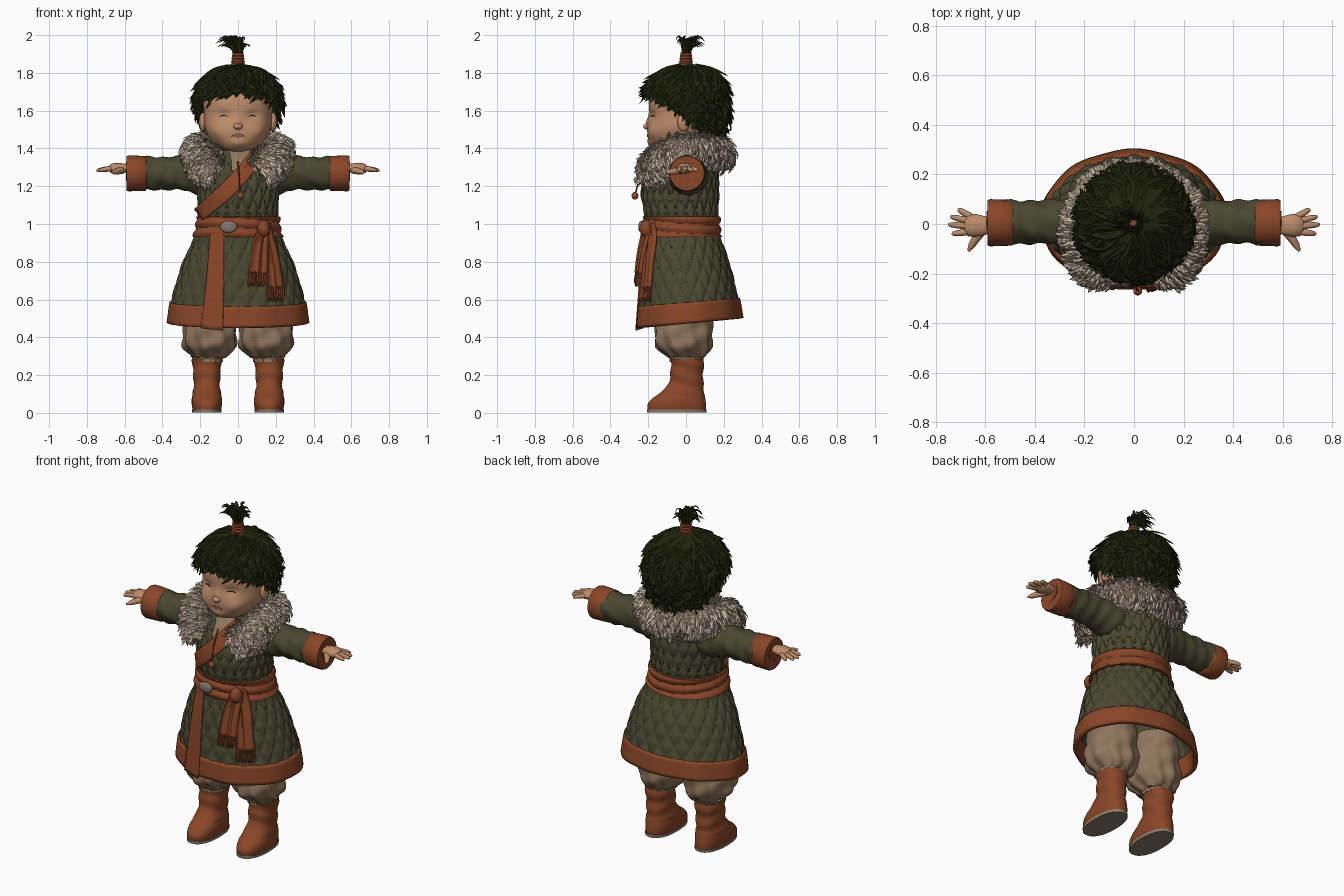
import bpy, bmesh, math, random
from math import sin, cos, pi, exp
from mathutils import Vector as V, Matrix

random.seed(4)
rnd = random.uniform
if "Cube" in bpy.data.objects:
    bpy.data.objects.remove(bpy.data.objects["Cube"])

def material(name, code):
    srgb = [int(code[i:i + 2], 16) / 255 for i in (0, 2, 4)]
    col = [((c + .055) / 1.055) ** 2.4 for c in srgb] + [1]
    m = bpy.data.materials.new(name)
    m.use_nodes = True
    m.diffuse_color = col
    bsdf = m.node_tree.nodes["Principled BSDF"]
    bsdf.inputs["Base Color"].default_value = col
    bsdf.inputs["Roughness"].default_value = .9
    return m

COAT_M, TRIM = material("moss_cloth", "4a4831"), material("rust_trim", "8a4628")
SKIN, LIP = material("skin", "bd8c6a"), material("lip", "9c6a50")
FUR, FUR_D = material("pale_fur", "c8b4a0"), material("fur_shadow", "85715f")
LINEN, HAIR_M = material("linen", "90765c"), material("dark_hair", "20240c")
SOLE, METAL = material("sole", "8c7c6b"), material("buckle_metal", "857a6b")

def finish(name, bm, mats, smooth=True, solid=0):
    bmesh.ops.recalc_face_normals(bm, faces=bm.faces)
    me = bpy.data.meshes.new(name)
    bm.to_mesh(me)
    bm.free()
    for m in mats if isinstance(mats, list) else [mats]:
        me.materials.append(m)
    if smooth:
        me.shade_smooth()
        me.set_sharp_from_angle(angle=math.radians(50))
    ob = bpy.data.objects.new(name, me)
    bpy.context.collection.objects.link(ob)
    if solid:
        ob.modifiers.new("thickness", "SOLIDIFY").thickness = solid
    return ob

def sample(tab, z):
    """Smooth interpolation of a table keyed by its first column."""
    i = max(0, min(len(tab) - 2, sum(r[0] <= z for r in tab) - 1))
    a, b, p, q = tab[i], tab[i + 1], tab[max(i - 1, 0)], tab[min(i + 2, len(tab) - 1)]
    h = b[0] - a[0]
    t = max(0, min(1, (z - a[0]) / h))
    out = []
    for k in range(1, len(a)):
        m0, m1 = (b[k] - p[k]) / (b[0] - p[0]) * h, (q[k] - a[k]) / (q[0] - a[0]) * h
        d = b[k] - a[k]
        out.append(a[k] + t * m0 + t * t * (3 * d - 2 * m0 - m1) + t ** 3 * (m0 + m1 - 2 * d))
    return out

def skin_rings(bm, rings, caps=True):
    vs = [[bm.verts.new(p) for p in r] for r in rings]
    n = len(vs[0])
    for a, b in zip(vs, vs[1:]):
        for i in range(n):
            bm.faces.new((a[i], a[(i + 1) % n], b[(i + 1) % n], b[i]))
    if caps:
        bm.faces.new(vs[0])
        bm.faces.new(vs[-1])

def section(tab, z, t, off=0, p=2):
    rx, yf, yb = sample(tab, z)
    e = lambda c: math.copysign(abs(c) ** (2 / p), c)
    return V(((rx + off) * e(cos(t)), (yf + yb) / 2 + ((yb - yf) / 2 + off) * e(sin(t)), z))

def sag(v):
    """Coat hem hangs lower in front than behind."""
    return V((v.x, v.y, v.z + .09 * v.y * max(0, min(1, (.95 - v.z) / .4))))

def loft(name, tab, mat, cx=0, n=40, m=24, p=2, bump=lambda t, z: 0, lo=None, hi=None,
         caps=True, solid=0, warp=lambda v: v):
    lo, hi = lo or tab[0][0], hi or tab[-1][0]
    bm = bmesh.new()
    rings = []
    for j in range(m + 1):
        z = lo + (hi - lo) * j / m
        rings.append([warp(section(tab, z, t, bump(t, z), p)) + V((cx, 0, 0))
                      for t in (2 * pi * i / n for i in range(n))])
    skin_rings(bm, rings, caps)
    return finish(name, bm, mat, True, solid)

def tube_into(bm, pts, radii, n=10, squash=1, bump=lambda t, u: 0):
    pts = [V(p) for p in pts]
    rings = []
    for i, p in enumerate(pts):
        T = (pts[min(i + 1, len(pts) - 1)] - pts[max(i - 1, 0)]).normalized()
        A = T.cross(V((0, 0, 1)) if abs(T.z) < .9 else V((0, 1, 0))).normalized()
        B = A.cross(T)
        rings.append([p + (A * cos(t) + B * sin(t) * squash) * (radii[i] + bump(t, i))
                      for t in (2 * pi * k / n for k in range(n))])
    skin_rings(bm, rings)

def tube(name, pts, radii, mat, **kw):
    bm = bmesh.new()
    tube_into(bm, pts, radii, **kw)
    return finish(name, bm, mat)

def blob(name, loc, size, mat):
    bm = bmesh.new()
    bmesh.ops.create_uvsphere(bm, u_segments=20, v_segments=12, radius=1,
                              matrix=Matrix.Translation(loc) @ Matrix.Diagonal((*size, 1)))
    return finish(name, bm, mat)

def ribbon(name, tab, path, mat, off, thick=.008, p=2, warp=lambda v: v, folds=0):
    """Strip through (x, z, half width) points, laid on the front of a lofted body."""
    keyed = [(i, *r) for i, r in enumerate(path)]
    bm, rows, n = bmesh.new(), [], 24
    for j in range(n + 1):
        k = (len(path) - 1) * j / n
        x, z, w = sample(keyed, k)
        a, b = sample(keyed, max(k - .05, 0)), sample(keyed, min(k + .05, len(path) - 1))
        d = V((b[0] - a[0], b[1] - a[1])).normalized()
        row = []
        for i in range(9):
            s = (i / 4 - 1) * w
            px, pz = x - d.y * s, z + d.x * s
            rx, yf, yb = sample(tab, pz)
            c = (1 - min(.98, abs(px) / (rx + off)) ** p) ** (1 / p)
            y = (yf + yb) / 2 - ((yb - yf) / 2 + off) * c + folds * cos(i * 2.4)
            row.append(bm.verts.new(warp(V((px, y, pz)))))
        rows.append(row)
    for a, b in zip(rows, rows[1:]):
        for i in range(8):
            bm.faces.new((a[i], a[i + 1], b[i + 1], b[i]))
    return finish(name, bm, mat, True, thick)

def lock(bm, pts, N, w, thick, mi=0):
    """Tapered three-sided strand of hair or fur."""
    prev = None
    for i, p in enumerate(pts[:-1]):
        S = (pts[i + 1] - p).cross(N).normalized()
        k = min(1, .55 + i * .3) * (1 - (i / len(pts)) ** 2)
        ring = [bm.verts.new(q) for q in (p + S * w * k, p + N * thick * k, p - S * w * k)]
        if prev:
            for a in range(3):
                bm.faces.new((prev[a], prev[(a + 1) % 3], ring[(a + 1) % 3], ring[a])).material_index = mi
        prev = ring
    tip = bm.verts.new(pts[-1])
    for a in range(3):
        bm.faces.new((prev[a], prev[(a + 1) % 3], tip)).material_index = mi

# Quilted coat: (height, half width, front, back)
COAT = [(.47, .36, -.25, .285), (.6, .34, -.24, .262), (.8, .28, -.225, .215), (.95, .212, -.21, .165),
        (1.04, .2, -.21, .16), (1.15, .205, -.22, .162), (1.25, .212, -.2, .162), (1.35, .19, -.15, .14),
        (1.41, .1, -.09, .09)]
quilt = lambda t, z: .015 * min(abs(sin(11 * t + 22 * z)), abs(sin(11 * t - 22 * z))) ** .6
loft("quilted_coat", COAT, COAT_M, n=220, m=84, lo=.572, bump=quilt, caps=False, warp=sag)
loft("coat_hem", COAT, TRIM, n=72, m=6, lo=.475, hi=.585, caps=False, solid=.025, warp=sag,
     bump=lambda t, z: .018 + .003 * sin(9 * t))
ribbon("front_panel_edge", COAT, [(-.112, .96, .036), (-.12, .75, .045), (-.138, .465, .058)],
       TRIM, .024, warp=sag)
ribbon("chest_lapel", COAT, [(.1, 1.36, .04), (.01, 1.25, .042), (-.09, 1.15, .042), (-.21, 1.05, .036)], TRIM, .022)
ribbon("shirt_front", COAT, [(.01, 1.4, .06), (.01, 1.35, .05), (-.02, 1.28, .015)], LINEN, .02)

# Sash with folds, buckle, knot and fringed tails
loft("waist_sash", COAT, TRIM, n=72, m=24, lo=.93, hi=1.04,
     bump=lambda t, z: .014 + .012 * abs(sin(z * 62 + 1.2 * sin(t + .6))))
blob("buckle", (-.05, -.238, .985), (.045, .014, .032), METAL)
blob("sash_knot", (.135, -.21, .975), (.034, .036, .045), TRIM)
TAILS = {"inner": [(.14, 1, .028), (.118, .87, .045), (.108, .74, .052)],
         "outer": [(.14, 1, .03), (.178, .84, .038), (.2, .66, .045)]}
for name, path in TAILS.items():
    ribbon(name + "_sash_tail", COAT, path, TRIM, .045 if name == "inner" else .032, .012, folds=.005)
    x, z, w = path[-1]
    bm = bmesh.new()
    for i in range(8):
        fx = x + (i / 3.5 - 1) * w * .9
        y = section(COAT, z, -pi / 2 + math.asin(fx / .33), .038).y
        tube_into(bm, [(fx, y, z + .01), (fx + rnd(-.005, .005), y - .006, z - .04),
                       (fx + rnd(-.01, .01), y - .002, z - .07)], [.006, .008, .004], n=6)
    finish(name + "_tail_fringe", bm, TRIM)

# Legs, arms and hands
LEG = [(.29, .08, -.085, .09), (.31, .1, -.11, .11), (.35, .136, -.155, .13), (.42, .14, -.165, .137),
       (.5, .132, -.16, .138), (.62, .125, -.14, .14)]
BOOT = [(.012, .074, -.203, .105), (.045, .08, -.203, .106), (.075, .08, -.18, .102), (.1, .075, -.145, .098),
        (.135, .07, -.105, .094), (.18, .07, -.086, .09), (.24, .075, -.08, .093), (.285, .078, -.082, .095)]
crease = lambda t, z: .009 * sin(9 * t + 14 * z) * max(0, min(1, (.55 - z) * 5)) + .005 * sin(4 * t - 50 * z)
for side, s in (("left", 1), ("right", -1)):
    loft(side + "_trouser_leg", LEG, LINEN, cx=.15 * s, n=56, bump=crease)
    loft(side + "_trouser_cuff", LEG, LINEN, cx=.16 * s, lo=.27, hi=.3, m=4, bump=lambda t, z: .004 * sin(16 * t))
    loft(side + "_boot", BOOT, TRIM, cx=.165 * s, p=2.3, n=48, m=32,
         bump=lambda t, z: .003 * sin(z * 75 + 2 * sin(t)) * (z > .1))
    loft(side + "_sole", BOOT, SOLE, cx=.165 * s, p=2.3, m=2, lo=.001, hi=.018, bump=lambda t, z: .004)
    xs = [.08 + .43 * i / 26 for i in range(27)]
    ARM = [(.08, 1.25, .11), (.2, 1.262, .106), (.3, 1.27, .09), (.42, 1.268, .087), (.52, 1.268, .088)]
    arm = [sample(ARM, x) for x in xs]
    tube(side + "_sleeve", [(s * x, .008, a[0]) for x, a in zip(xs, arm)], [a[1] for a in arm], COAT_M, n=40,
         bump=lambda t, i: .004 * sin(i * 1.3 + 2 * sin(t)) + .003 * sin(5 * t + i * .5))
    tube(side + "_sleeve_cuff", [(s * x, .005, 1.268) for x in (.485, .49, .54, .58, .59, .588, .53)],
         [.086, .092, .094, .095, .091, .082, .076], TRIM, n=32)
    tube(side + "_shirt_cuff", [(s * x, .005, 1.28) for x in (.51, .59, .594, .57)], [.052, .054, .047, .042], TRIM, n=20)
    bm = bmesh.new()
    tube_into(bm, [(s * x, -.006, z) for x, z in ((.53, 1.288), (.6, 1.297), (.635, 1.297), (.665, 1.293), (.68, 1.29))],
              [.036, .037, .046, .045, .03], n=16, squash=.6)
    for y0, x1, y1 in ((.028, .71, .06), (.01, .74, .03), (-.01, .75, -.002), (-.03, .735, -.04)):
        tube_into(bm, [V((s * (.655 + (x1 - .655) * k), y0 + (y1 - y0) * k, 1.294 - .012 * k * k))
                       for k in (0, .35, .7, .93, 1)], [.014, .0135, .012, .009, .003], n=8)
    tube_into(bm, [(s * .61, -.022, 1.287), (s * .635, -.055, 1.28), (s * .655, -.087, 1.275), (s * .668, -.11, 1.272)],
              [.021, .018, .014, .005], n=8)
    finish(side + "_hand", bm, SKIN)

# Head with modelled cheeks, eye sockets, nose bridge and chin
HEAD = [(1.385, .035, -.15, -.03), (1.4, .09, -.175, .03), (1.44, .14, -.197, .09), (1.5, .172, -.204, .13),
        (1.57, .18, -.195, .16), (1.66, .182, -.193, .18), (1.74, .165, -.16, .17), (1.8, .11, -.1, .12)]
def face(t, z):
    a = abs((t + pi / 2 + pi) % (2 * pi) - pi)
    hill = lambda a0, z0, wa, wz: exp(-((a - a0) / wa) ** 2 - ((z - z0) / wz) ** 2)
    return (.01 * hill(.62, 1.485, .3, .04) - .011 * hill(.42, 1.575, .2, .025)
            + .012 * hill(0, 1.54, .09, .035) + .01 * hill(0, 1.425, .25, .022))
loft("head", HEAD, SKIN, p=2.2, n=96, m=60, bump=face)
tube("neck", [(0, -.01, 1.3), (0, -.01, 1.45)], [.09, .085], SKIN, n=24)
blob("nose", (0, -.206, 1.517), (.024, .02, .017), SKIN)
ribbon("mouth", HEAD, [(-.036, 1.462, .002), (-.012, 1.468, .007), (0, 1.466, .007), (.012, 1.468, .007),
                       (.036, 1.462, .002)], LIP, .004, .006, p=2.2)
for side, s in (("left", 1), ("right", -1)):
    blob(side + "_ear", (s * .186, -.012, 1.54), (.02, .034, .05), SKIN)
    ribbon(side + "_eyelash", HEAD, [(s * .058, 1.57, .001), (s * .078, 1.575, .002), (s * .1, 1.569, .001)],
           HAIR_M, -.002, .004, p=2.2)

# Hair: cap with the face and ears cut free, then wavy locks
HAIR = [(1.47, .15, -.1, .185), (1.55, .192, -.17, .208), (1.65, .21, -.205, .212), (1.75, .187, -.18, .19),
        (1.82, .115, -.105, .125), (1.848, .02, -.02, .03)]
LINE = [(-1, 1.475), (-.3, 1.5), (-.1, 1.56), (.15, 1.585), (.5, 1.65), (1, 1.715)]
cap = loft("hair_cap", HAIR, HAIR_M, n=64, m=40)
bm = bmesh.new()
bm.from_mesh(cap.data)
cut = []
for f in bm.faces:
    c = f.calc_center_median()
    if len(f.verts) == 4 and c.z < sample(LINE, -V((c.x, c.y)).normalized().y)[0] + .015:
        cut.append(f)
bmesh.ops.delete(bm, geom=cut, context="FACES")
bm.to_mesh(cap.data)
bm.free()
bm = bmesh.new()
for _ in range(800):
    t = rnd(0, 2 * pi)
    low = sample(LINE, -sin(t))[0]
    z0 = rnd(low + .03, 1.845)
    z1 = max(z0 - rnd(.06, .15), low - rnd(-.01, .05))
    swirl, ph, lift = rnd(-.4, .3), rnd(0, 6), rnd(.004, .05)
    pts = [section(HAIR, z0 + (z1 - z0) * u, t + swirl * u + .1 * sin(5 * u + ph), .004 + lift * u * u)
           + V((0, 0, .015 * u * u * sin(ph))) for u in (j / 6 for j in range(7))]
    lock(bm, pts, V((cos(t), sin(t), max(0, z0 - 1.6) * 5)).normalized(), rnd(.015, .026), .012)
finish("hair_locks", bm, HAIR_M, False)
bm = bmesh.new()
for _ in range(60):
    a, r, h = rnd(0, 2 * pi), rnd(.02, .085), rnd(.045, .085)
    lean = V((cos(a) * r - .03, sin(a) * r * .8 + .022, 0))
    pts = [V((cos(a) * .014, sin(a) * .014, 1.89)) + lean * u ** 1.4 + V((0, 0, h * 1.25 * sin(u * 2.3)))
           for u in (j / 6 for j in range(7))]
    lock(bm, pts, V((cos(a), sin(a), .3)).normalized(), .012, .011)
finish("topknot_tuft", bm, HAIR_M, False)
tube("topknot_tie", [(0, 0, 1.835 + .008 * i) for i in range(10)],
     [.036 - .001 * i + .004 * (i % 2) for i in range(10)], TRIM, n=20)

# Fur collar: dark core under pale tufts combed outward
half = [(.12, -.18, 1.262, .058), (.165, -.152, 1.305, .08), (.197, -.07, 1.37, .076), (.2, .03, 1.39, .07),
        (.14, .13, 1.382, .07)]
ring = half + [(0, .17, 1.37, .072)] + [(-x, y, z, r) for x, y, z, r in reversed(half)]
COLLAR = [(i, *r) for i, r in enumerate(ring)]
core = [sample(COLLAR, i / 4) for i in range(41)]
tube("collar_core", [c[:3] for c in core], [c[3] * .93 for c in core], FUR_D, n=20)
bm = bmesh.new()
for _ in range(2000):
    k = rnd(-.35, 10.35)
    x, y, z, r = sample(COLLAR, k)
    T = (V(sample(COLLAR, min(k + .1, 10))[:3]) - V(sample(COLLAR, max(k - .1, 0))[:3])).normalized()
    end = T * (max(0, k - 10) - max(0, -k)) * .16
    U = V((x, y, 0)).normalized()
    U = (U - T * U.dot(T)).normalized()
    W = U.cross(T) if U.cross(T).z > 0 else T.cross(U)
    a = rnd(-1.7, 3.6)
    N = U * cos(a) + W * sin(a)
    flow = (U * sin(a) - W * cos(a) + N * rnd(.15, .5) + T * rnd(-.4, .4) - V((0, 0, .25))).normalized()
    p, ln = V((x, y, z)) + end + N * r * .92, rnd(.045, .08)
    pts = [p + flow * ln * u + N * .012 * sin(u * 3) for u in (0, .35, .7, 1)]
    lock(bm, pts, N, rnd(.009, .014), .006, int(random.random() < .1))
finish("collar_fur", bm, [FUR, FUR_D], False)

# Pendant
tube("pendant_cord", [(0, -.19, 1.33), (.005, -.235, 1.26), (.01, -.258, 1.2), (.015, -.27, 1.15)], [.005] * 4, TRIM, n=6)
blob("pendant_bead", (.015, -.27, 1.15), (.018, .018, .02), TRIM)
